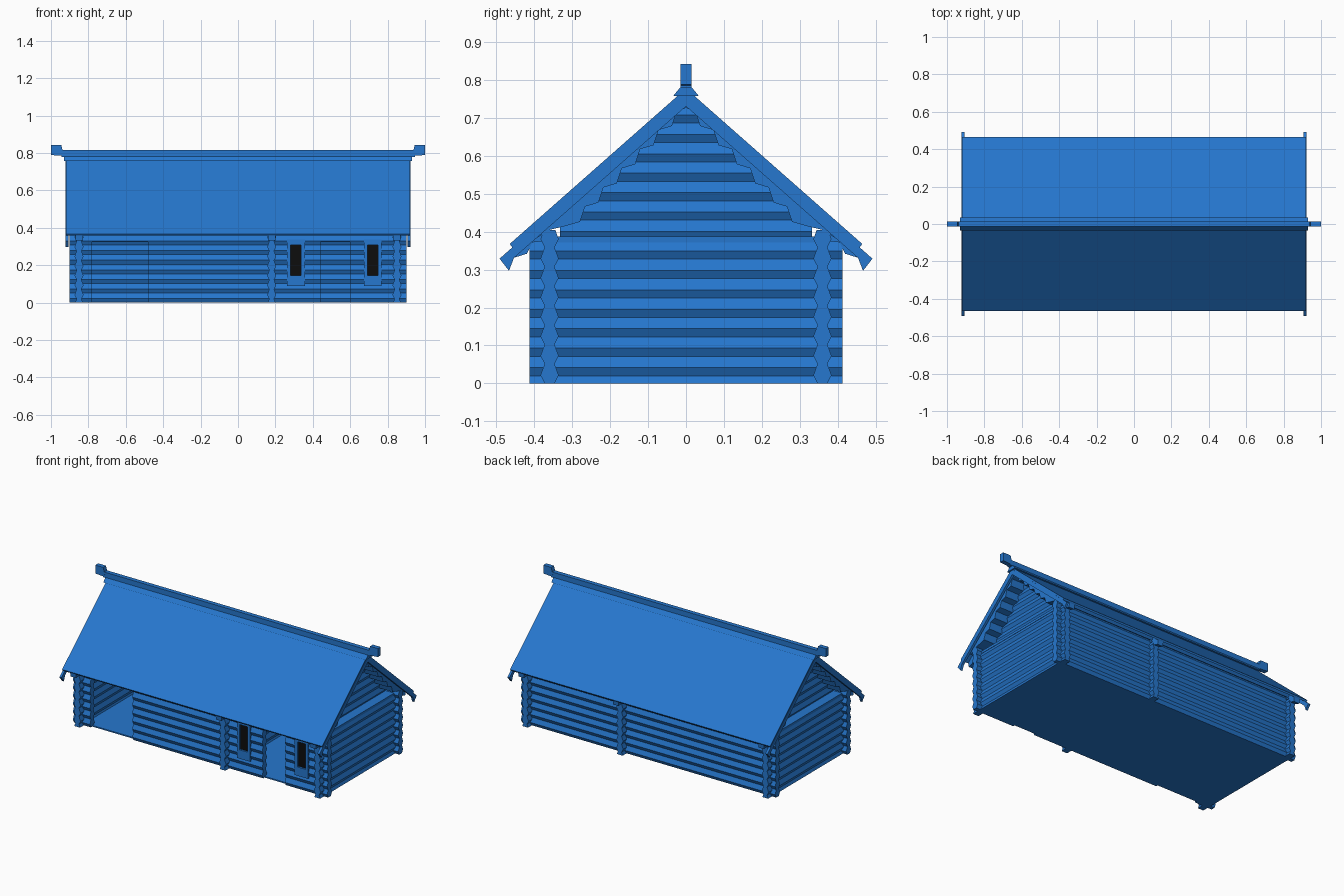
import bpy, bmesh

if "Cube" in bpy.data.objects:
    bpy.data.objects.remove(bpy.data.objects["Cube"], do_unlink=True)


def material(name, rgb):
    m = bpy.data.materials.new(name)
    m.use_nodes = True
    m.diffuse_color = (*rgb, 1)
    m.node_tree.nodes["Principled BSDF"].inputs["Base Color"].default_value = (*rgb, 1)
    return m


BLUE = material("timber_blue", (0.019, 0.185, 0.62))
BLACK = material("window_black", (0.004, 0.004, 0.004))


def prism(name, outline, a, b, axis, mat=BLUE):
    """Extrude an outline, given as (across, z) pairs, from a to b along x or y."""
    bm = bmesh.new()

    def place(t, p):
        return (t, p[0], p[1]) if axis == "x" else (p[0], t, p[1])
    near = [bm.verts.new(place(a, p)) for p in outline]
    far = [bm.verts.new(place(b, p)) for p in outline]
    bm.faces.new(near)
    bm.faces.new(far)
    n = len(outline)
    for i in range(n):
        j = (i + 1) % n
        bm.faces.new((near[i], near[j], far[j], far[i]))
    bmesh.ops.recalc_face_normals(bm, faces=bm.faces)
    me = bpy.data.meshes.new(name)
    bm.to_mesh(me)
    bm.free()
    me.materials.append(mat)
    ob = bpy.data.objects.new(name, me)
    bpy.context.collection.objects.link(ob)
    return ob


def box(name, x0, x1, y0, y1, z0, z1, mat=BLUE):
    return prism(name, [(y0, z0), (y1, z0), (y1, z1), (y0, z1)], x0, x1, "x", mat)


def mirrored(half):
    """Close a half outline by mirroring it across zero."""
    return half + [(-y, z) for y, z in reversed(half) if y > 0]


# Stacked log section: narrow at the joints, wide below the middle of each log
PITCH, NARROW, WIDE, BULGE = 0.0513, 0.013, 0.024, 0.42


def half_width(z, offset):
    t = ((z - offset) / PITCH + 1e-6) % 1
    k = t / BULGE if t < BULGE else (1 - t) / (1 - BULGE)
    return NARROW + (WIDE - NARROW) * k


def log_section(centre, z0, z1, offset):
    levels = [z0, z1]
    for k in range(-1, 18):
        for z in (offset + k * PITCH, offset + (k + BULGE) * PITCH):
            if z0 + 0.001 < z < z1 - 0.001:
                levels.append(z)
    levels.sort()
    right = [(centre + half_width(z, offset), z) for z in levels]
    left = [(centre - half_width(z, offset), z) for z in reversed(levels)]
    return right + left


WALL_X, WALL_Y, TOP = 0.85, 0.36, 0.405
CROSS_JOINT = 0.02

# Long walls: the back is whole, the front is split around its openings
prism("back_wall", log_section(WALL_Y, 0, TOP, 0), -0.9, 0.9, "x")
doors = [(-0.78, -0.48), (0.44, 0.60)]
windows = [0.31, 0.72]
openings = [(a, b, 0, 0.325) for a, b in doors]
openings += [(x - 0.045, x + 0.045, 0.095, 0.335) for x in windows]
start = -0.9
for a, b, low, high in sorted(openings):
    prism("front_wall", log_section(-WALL_Y, 0, TOP, 0), start, a, "x")
    prism("front_wall_above_opening", log_section(-WALL_Y, high, TOP, 0), a, b, "x")
    if low > 0:
        prism("front_wall_below_opening", log_section(-WALL_Y, 0, low, 0), a, b, "x")
    start = b
prism("front_wall", log_section(-WALL_Y, 0, TOP, 0), start, 0.9, "x")

# Windows: box frames with a dark recessed pane
for x in windows:
    for s in (-1, 1):
        a, b = sorted((x + s * 0.028, x + s * 0.047))
        box("window_side_frame", a, b, -0.388, -0.335, 0.09, 0.338)
    box("window_head", x - 0.028, x + 0.028, -0.388, -0.335, 0.308, 0.338)
    box("window_sill", x - 0.028, x + 0.028, -0.388, -0.335, 0.09, 0.146)
    box("window_pane", x - 0.028, x + 0.028, -0.376, -0.368, 0.146, 0.308, BLACK)

# Cross walls with protruding log ends and eave brackets
bracket = [(0.38, 0.375), (0.405, 0.372), (0.42, 0.342), (0.452, 0.332), (0.455, 0.362), (0.38, 0.425)]
for name, x in (("left_wall", WALL_X), ("right_wall", -WALL_X), ("partition_wall", 0.18)):
    prism(name, log_section(x, 0, 0.379, CROSS_JOINT), -0.413, 0.413, "y")
    for s in (-1, 1):
        prism("eave_bracket", [(s * y, z) for y, z in bracket], x - 0.02, x + 0.02, "x")

# Floor and ceiling
box("floor", -WALL_X, WALL_X, -WALL_Y, WALL_Y, 0, 0.008)
box("ceiling", -WALL_X - 0.018, WALL_X + 0.018, -WALL_Y, WALL_Y, 0.372, 0.388)

# Recessed gables, one log per course, shortening upwards
for s in (-1, 1):
    for k in range(7):
        z = CROSS_JOINT + (7 + k) * PITCH
        reach = 0.035 + (0.719 - z - PITCH / 2) * 0.945
        prism("gable_log", log_section(s * 0.79, z, z + PITCH, CROSS_JOINT), -reach, reach, "y")

# Roof logs whose stepped undersides show at the gables
teeth = [(0, 0.727), (0.024, 0.719)]
for k in range(6):
    y, z = teeth[-1]
    teeth += [(y + 0.013, z - 0.04), (y + 0.0485, z - 0.0505)]
teeth += [(0.36, 0.405), (0.40, 0.380), (0.415, 0.398)]
for s in (-1, 1):
    prism("roof_logs", [(s * y, z) for y, z in teeth + [(0, 0.764)]], -0.9, 0.9, "x")

# Roof slopes and hooked barge boards
slope = [(0, 0.778), (0.465, 0.368), (0.458, 0.358), (0, 0.763)]
board = [(0, 0.764), (0.492, 0.329), (0.467, 0.297), (0.454, 0.331), (0, 0.731)]
for s in (-1, 1):
    prism("roof_slope", [(s * y, z) for y, z in slope], -0.92, 0.92, "x")
    for e in (-1, 1):
        prism("barge_board", [(s * y, z) for y, z in board], e * 0.906, e * 0.921, "x")

# Ridge cap, ridge beam and raised end blocks
prism("ridge_cap", mirrored([(0.034, 0.758), (0.012, 0.785)]), -0.93, 0.93, "x")
box("ridge_beam", -0.945, 0.945, -0.014, 0.014, 0.78, 0.815)
block = [(0.93, 0.785), (1, 0.789), (1, 0.843), (0.945, 0.843)]
for s in (-1, 1):
    prism("ridge_end_block", [(s * x, z) for x, z in block], -0.0145, 0.0145, "y")
